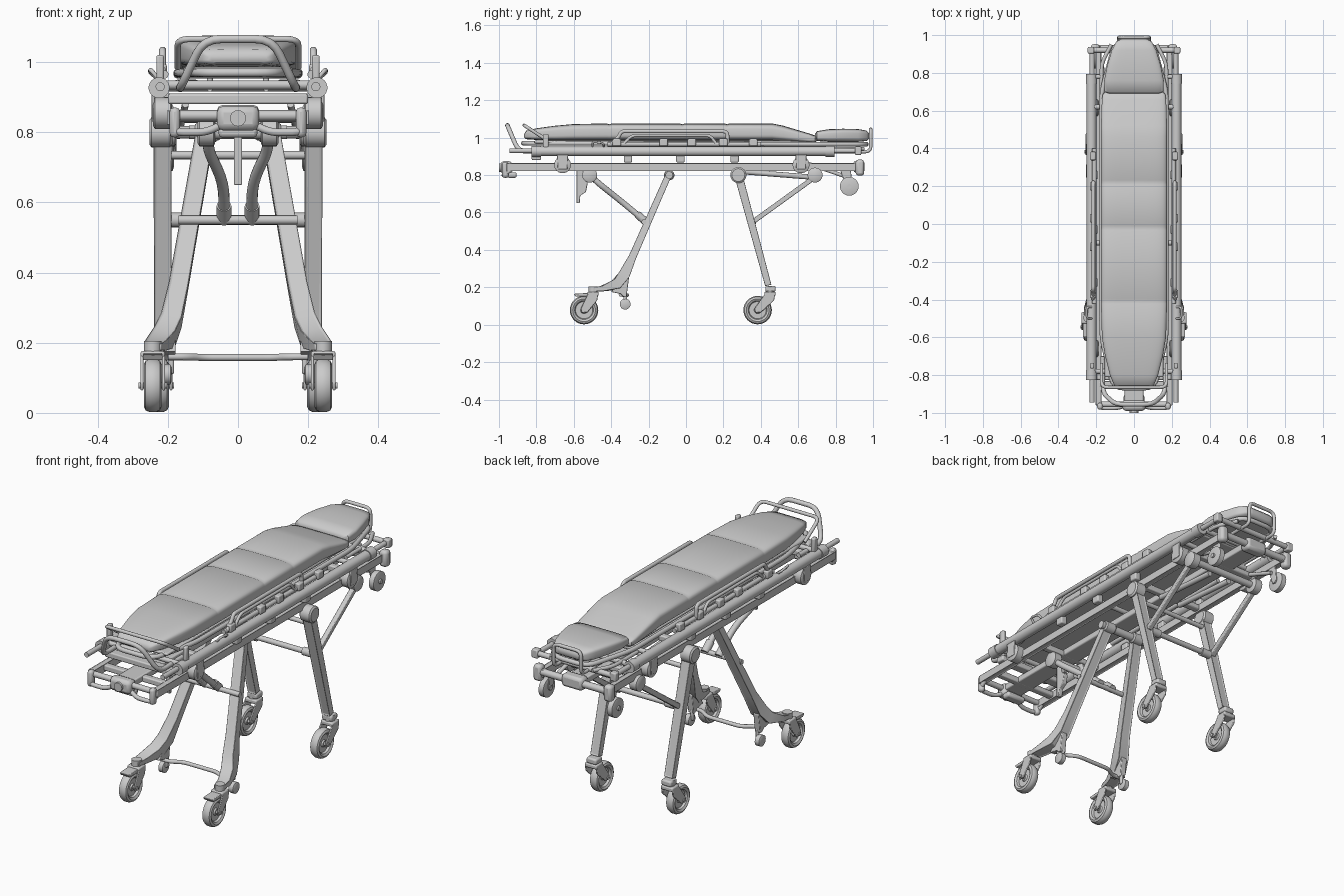
import bpy, bmesh, math
from mathutils import Vector as V

if "Cube" in bpy.data.objects:
    bpy.data.objects.remove(bpy.data.objects["Cube"])

def finish(name, bm, bevel=0, angle=35):
    bmesh.ops.recalc_face_normals(bm, faces=bm.faces)
    me = bpy.data.meshes.new(name)
    bm.to_mesh(me); bm.free()
    ob = bpy.data.objects.new(name, me)
    bpy.context.collection.objects.link(ob)
    bpy.ops.object.select_all(action='DESELECT')
    bpy.context.view_layer.objects.active = ob
    ob.select_set(True)
    if bevel:
        m = ob.modifiers.new("bevel", 'BEVEL')
        m.width, m.segments, m.limit_method = bevel, 2, 'ANGLE'
    bpy.ops.object.shade_smooth_by_angle(angle=math.radians(angle))
    return ob

def skin(name, rings, closed=False, bevel=0, groove=0, angle=35):
    bm = bmesh.new()
    vs = [[bm.verts.new(p) for p in r] for r in rings]
    n, k = len(rings[0]), len(rings)
    side = [[] for _ in range(n)]
    for i in range(k if closed else k - 1):
        for j in range(n):
            a, b = vs[i], vs[(i + 1) % k]
            side[j].append(bm.faces.new((a[j], a[(j+1) % n], b[(j+1) % n], b[j])))
    if not closed:
        bm.faces.new(vs[0][::-1]); bm.faces.new(vs[-1])
    bmesh.ops.recalc_face_normals(bm, faces=bm.faces)
    if groove:
        for j in (0, 2):
            bmesh.ops.inset_region(bm, faces=side[j], thickness=groove, depth=-groove)
    return finish(name, bm, bevel, angle)

def fillet(pts, r, closed):
    out, n = [], len(pts)
    for i, p in enumerate(pts):
        if not closed and i in (0, n - 1):
            out.append(p); continue
        a, b = pts[i-1] - p, pts[(i+1) % n] - p
        d = min(r, a.length * .45, b.length * .45)
        s, e = p + a.normalized() * d, p + b.normalized() * d
        out += [s*(1-t)**2 + p*2*t*(1-t) + e*t*t for t in (0, .25, .5, .75, 1)]
    return out

def tube(name, pts, r, bend=.04, closed=False, n=14):
    pts = fillet([V(p) for p in pts], bend, closed)
    k, rings, up = len(pts), [], None
    for i, p in enumerate(pts):
        a = pts[i-1] if (closed or i) else p
        b = pts[(i+1) % k] if (closed or i < k-1) else p
        t = (b - a).normalized()
        if up is None:
            up = t.orthogonal()
        up = (up - t * up.dot(t)).normalized()
        w = t.cross(up)
        rings.append([p + (up*math.cos(q) + w*math.sin(q))*r for q in
                      [2*math.pi*j/n for j in range(n)]])
    return skin(name, rings, closed)

def beam(name, pts, half, groove=0, bevel=.004):
    """Rectangular bar; half = (half width along x, half depth) per point."""
    pts, rings = [V(p) for p in pts], []
    for i, p in enumerate(pts):
        t = (pts[min(i+1, len(pts)-1)] - pts[max(i-1, 0)]).normalized()
        s = (V((1, 0, 0)) - t * t.x).normalized()
        u = t.cross(s)
        a, b = half[i] if isinstance(half, list) else half
        rings.append([p - s*a - u*b, p + s*a - u*b, p + s*a + u*b, p - s*a + u*b])
    return skin(name, rings, bevel=bevel, groove=groove)

def box(name, c, size, bevel=.006):
    x, y, z = [s / 2 for s in size]
    ring = lambda dy: [V(c) + V((a*x, dy, b*z)) for a, b in ((-1,-1),(1,-1),(1,1),(-1,1))]
    return skin(name, [ring(-y), ring(y)], bevel=bevel)

def prism(name, yz, x0, x1, bevel=.003):
    return skin(name, [[V((x, *p)) for p in yz] for x in (x0, x1)], bevel=bevel)

def lathe(name, c, prof, n=32):
    """Profile of (x offset, radius) turned about the x axis through c."""
    return skin(name, [[V(c) + V((x, r*math.cos(a), r*math.sin(a))) for a in
                [2*math.pi*j/n for j in range(n)]] for x, r in prof])

def disc(name, c, r, w):
    return lathe(name, c, [(-w/2, r*.8), (-w/2*.8, r), (w/2*.8, r), (w/2, r*.8)], 24)

def cushion(name, stations, n=36, e=.42):
    rings = []
    for y, hw, z0, z1 in stations:
        f = lambda q: math.copysign(abs(q)**e, q)
        rings.append([V((hw*f(math.cos(a)), y, (z0+z1)/2 + (z1-z0)/2*f(math.sin(a))))
                      for a in [2*math.pi*(j+.5)/n for j in range(n)]])
    return skin(name, rings, angle=50)

def wheel(name, x, y, z, r, w):
    h = w / 2
    lathe(name, (x, y, z), [(-h*.6, r*.1), (-h*.6, r*.2), (-h*.3, r*.25), (-h*.3, r*.6), (-h*.75, r*.66),
        (-h, r*.8), (-h*.8, r*.93), (-h*.35, r), (h*.35, r), (h*.8, r*.93), (h, r*.8), (h*.75, r*.66),
        (h*.3, r*.6), (h*.3, r*.25), (h*.6, r*.2), (h*.6, r*.1)])

# padded mattress with cross creases, and headrest
st = [(-.865,.085,1.0,1.02), (-.855,.105,.992,1.037), (-.80,.128,.988,1.05), (-.7,.153,.985,1.064),
      (-.6,.17,.985,1.073)]
for y in (-.41, -.02, .22):
    st += [(y-.012,.175,.985,1.076), (y,.1745,.985,1.071), (y+.012,.175,.985,1.076)]
st += [(.46,.175,.985,1.076), (.52,.175,.98,1.064), (.66,.17,.972,1.022), (.69,.165,.975,1.012), (.70,.145,.982,1.0)]
cushion("mattress", st)
cushion("headrest", [(.69,.13,.995,1.02), (.70,.155,.982,1.035), (.76,.158,.978,1.045), (.84,.142,.978,1.048),
                     (.92,.118,.978,1.046), (.965,.095,.982,1.038), (.98,.065,.995,1.022)])
box("mattress_plate", (0, -.06, .978), (.31, 1.5, .016))
tube("bed_frame", [(-.11,-.87,.97), (.11,-.87,.97), (.172,-.6,.97), (.172,.7,.965), (.1,.965,.965),
                   (-.1,.965,.965), (-.172,.7,.965), (-.172,-.6,.97)], .012, .06, True)

# end handles of the upper stretcher
tube("foot_push_handle", [(-.165,-.70,.93), (-.165,-.895,.925), (-.098,-.955,1.066), (.098,-.955,1.066),
                          (.165,-.895,.925), (.165,-.70,.93)], .012, .05)
tube("foot_guard_bar", [(-.172,-.74,.985), (-.172,-.865,1.066), (.172,-.865,1.066), (.172,-.74,.985)], .009, .035)
tube("head_handle", [(-.08,.78,.925), (-.08,.988,.925), (-.08,.988,1.045), (.08,.988,1.045), (.08,.988,.925),
                     (.08,.78,.925)], .009, .03)
for i, y in enumerate((-.78, -.1, .62, .78)):
    tube(f"upper_cross_tube_{i}", [(-.22,y,.935), (.22,y,.935)], .013)
tube("head_cross_tube", [(-.235,.92,.93), (.235,.92,.93)], .014)

# undercarriage spine and cross members
box("spine_beam", (0, -.02, .848), (.10, 1.86, .035))
for i, y in enumerate((-.85, -.5, .28, .69)):
    box(f"lower_cross_beam_{i}", (0, y, .845), (.38, .035, .03))
box("foot_deck_plate", (0, -.80, .895), (.40, .05, .03))
tube("foot_cross_bar", [(-.185,-.955,.848), (.185,-.955,.848)], .015)
box("release_housing", (0, -.96, .84), (.12, .06, .07), .018)
tube("release_button", [(0,-.98,.84), (0,-1.0,.84)], .023, n=24)
box("release_bridge", (0, -.93, .80), (.11, .05, .03), .01)
box("head_latch_housing", (0, .925, .845), (.12, .06, .065), .015)
tube("head_end_bar", [(-.2,.93,.845), (.2,.93,.845)], .018)
prism("hook_bracket", [(-.585,.83), (-.585,.65), (-.568,.65), (-.565,.69), (-.535,.71), (-.525,.76),
                       (-.55,.78), (-.55,.83)], -.012, .012)

# parts joining the two sides
tube("front_strut_pivot_bar", [(-.11,-.515,.80), (.11,-.515,.80)], .02)
tube("front_leg_pivot_bar", [(-.14,-.09,.80), (.14,-.09,.80)], .02)
tube("front_strut_yoke", [(-.17,-.225,.55), (.17,-.225,.55)], .013)
tube("rear_leg_cross_bar", [(-.2,.355,.55), (.2,.355,.55)], .014)
tube("rear_leg_upper_bar", [(-.2,.30,.735), (.2,.30,.735)], .012)
tube("rear_strut_pivot_bar", [(-.2,.69,.80), (.2,.69,.80)], .018)
tube("foot_rest_bar", [(-.2,-.35,.16), (-.15,-.35,.16), (-.10,-.315,.158), (.10,-.315,.158),
                       (.15,-.35,.16), (.2,-.35,.16)], .01, .03)

for s, side in ((-1, "left"), (1, "right")):
    nm = lambda t: f"{t}_{side}"
    P = lambda pts: [(s*x, y, z) for x, y, z in pts]
    # upper side rail with extending carry handles
    tube(nm("side_rail"), P([(.225,-.82,.927), (.225,.79,.927)]), .026, n=20)
    tube(nm("carry_handle"), P([(.222,-.945,.93), (.222,.93,.93)]), .013)
    for y in (-.80, .77):
        tube(nm("rail_collar"), P([(.225,y-.025,.927), (.225,y+.025,.927)]), .03, n=20)
    box(nm("head_corner_block"), (s*.228, .92, .93), (.035, .035, .045))
    tube(nm("head_side_tube"), P([(.172,.65,.94), (.172,.85,.94), (.12,.95,.94)]), .01)
    # folding side guard
    tube(nm("side_guard"), P([(.215,-.40,.965), (.215,-.36,1.005), (.215,-.345,1.034), (.215,.222,1.034),
                              (.215,.222,.97)]), .01, .025)
    tube(nm("side_guard_inner"), P([(.215,-.33,.97), (.215,-.29,1.012), (.215,.13,1.012), (.215,.16,.97)]), .008, .025)
    tube(nm("side_guard_base"), P([(.21,-.42,.965), (.21,.40,.965)]), .012)
    for y in (-.37, -.12, .03, .20, .36):
        box(nm("guard_bracket"), (s*.218, y, .975), (.03, .045, .04))
    tube(nm("belt_loop"), P([(.225,-.44,.95), (.25,-.44,.97), (.25,-.50,.98), (.225,-.50,.95)]), .006, .02)
    box(nm("foot_corner_bracket"), (s*.222, -.75, .98), (.022, .03, .08))
    # undercarriage rail, latches and guide rollers
    beam(nm("lower_rail"), P([(.188,-.96,.842), (.188,.94,.842)]), (.015, .022), .005)
    for y in (-.31, -.03, .26):
        box(nm("rail_latch"), (s*.21, y, .89), (.035, .045, .045))
    for y in (-.66, .615):
        disc(nm("guide_roller"), (s*.215, y, .855), .045, .055)
        prism(nm("roller_bracket"), [(y-.03,.91), (y+.03,.91), (y+.025,.83), (y-.025,.83)], s*.238, s*.246)
    tube(nm("pull_handle"), P([(.185,-.92,.84), (.185,-.975,.80), (.09,-.975,.80), (.04,-.96,.825)]), .011, .04)
    box(nm("foot_end_grip"), (s*.18, -.965, .828), (.03, .035, .085), .012)
    box(nm("head_end_grip"), (s*.205, .93, .84), (.045, .045, .085), .014)
    # front leg sweeping out to its caster
    beam(nm("front_leg"), P([(.09,-.085,.82), (.17,-.287,.36), (.19,-.332,.265), (.21,-.375,.215),
         (.235,-.45,.193), (.243,-.51,.188)]), [(.026,.018), (.028,.022), (.03,.032), (.032,.03),
         (.03,.016), (.024,.011)], .005)
    prism(nm("front_leg_heel"), [(-.40,.175), (-.33,.28), (-.305,.25), (-.318,.15), (-.335,.15), (-.35,.165)],
          s*.178, s*.21)
    disc(nm("front_leg_pivot"), (s*.09, -.09, .80), .028, .065)
    box(nm("heel_roller_arm"), (s*.19, -.325, .14), (.016, .02, .06))
    disc(nm("heel_roller"), (s*.205, -.325, .11), .029, .03)
    # rear leg
    beam(nm("rear_leg"), P([(.215,.28,.80), (.215,.44,.21)]), [(.026,.024), (.024,.019)], .006)
    disc(nm("rear_leg_pivot"), (s*.22, .28, .80), .043, .066)
    box(nm("rear_leg_foot"), (s*.218, .452, .192), (.058, .055, .03), .008)
    # folding struts
    tube(nm("front_strut"), P([(.085,-.515,.80), (.085,-.46,.75), (.04,-.34,.655), (.04,-.215,.55)]), .016, .07)
    tube(nm("front_strut_sleeve"), P([(.04,-.26,.59), (.04,-.215,.55)]), .021)
    disc(nm("front_strut_pivot"), (s*.09, -.515, .80), .04, .05)
    beam(nm("rear_strut"), P([(.205,.69,.79), (.205,.36,.552)]), (.013, .013))
    tube(nm("rear_strut_collar"), P([(.135,.355,.55), (.19,.355,.55)]), .021)
    disc(nm("rear_strut_pivot"), (s*.2, .69, .80), .04, .05)
    tube(nm("gas_spring"), P([(.06,.28,.82), (.06,.66,.79)]), .014)
    tube(nm("head_brace"), P([(.15,.60,.88), (.17,.86,.79)]), .01)
    # loading wheel under the head end
    disc(nm("load_wheel"), (s*.2, .873, .74), .05, .034)
    tube(nm("load_wheel_axle"), P([(.175,.873,.74), (.225,.873,.74)]), .012)
    prism(nm("load_wheel_arm"), [(.82,.84), (.88,.84), (.89,.74), (.86,.728)], s*.176, s*.183)
    # casters
    for end, x, y, hy in (("front", .243, -.545, -.497), ("rear", .222, .383, .449)):
        wheel(nm(end + "_caster_wheel"), s*x, y, .078, .076, .05)
        for d in (-.031, .031):
            prism(nm(end + "_caster_fork"), [(hy-.028,.165), (hy+.028,.165), (hy+.022,.13), (y+.018,.066),
                  (y-.012,.064), (y-.018,.085)], s*x+d-.004, s*x+d+.004)
        box(nm(end + "_caster_crown"), (s*x, hy, .165), (.07, .06, .022))
        tube(nm(end + "_caster_swivel"), P([(x,hy,.17), (x,hy,.205)]), .025, n=20)
        tube(nm(end + "_caster_axle"), P([(x-.04,y,.078), (x+.04,y,.078)]), .009)
    prism(nm("brake_pedal"), [(-.60,.165), (-.59,.15), (-.52,.152), (-.49,.17), (-.56,.168)], s*.243-.028, s*.243+.028)
